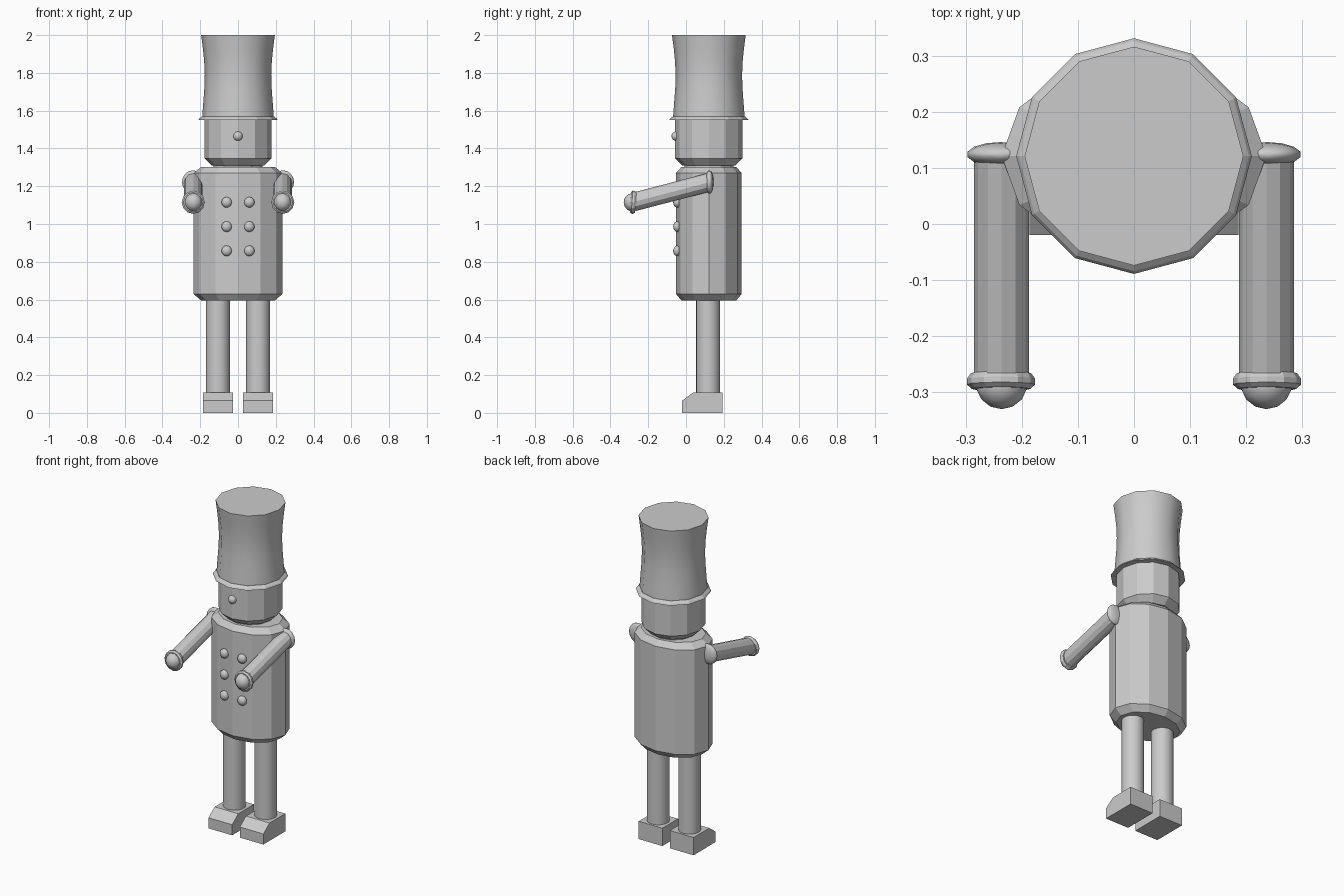
import bpy, bmesh, math
from mathutils import Vector, Matrix

if "Cube" in bpy.data.objects:
    bpy.data.objects.remove(bpy.data.objects["Cube"])

CY = 0.121  # y of the body axis


def finish(name, bm, smooth=None):
    bmesh.ops.recalc_face_normals(bm, faces=bm.faces)
    me = bpy.data.meshes.new(name)
    bm.to_mesh(me)
    bm.free()
    ob = bpy.data.objects.new(name, me)
    bpy.context.collection.objects.link(ob)
    if smooth:
        bpy.ops.object.select_all(action='DESELECT')
        ob.select_set(True)
        bpy.context.view_layer.objects.active = ob
        bpy.ops.object.shade_smooth_by_angle(angle=math.radians(smooth))
    return ob


def lathe(name, profile, sides=12, matrix=None, smooth=None):
    """Closed solid from (radius x, radius y, height) rings."""
    bm = bmesh.new()
    rings = []
    for rx, ry, z in profile:
        rings.append([bm.verts.new((rx * math.cos(math.tau * i / sides),
                                    ry * math.sin(math.tau * i / sides), z))
                      for i in range(sides)])
    for a, b in zip(rings, rings[1:]):
        for i in range(sides):
            j = (i + 1) % sides
            bm.faces.new((a[i], a[j], b[j], b[i]))
    bm.faces.new(rings[0])
    bm.faces.new(rings[-1])
    bm.transform(matrix or Matrix.Translation((0, CY, 0)))
    return finish(name, bm, smooth)


def ball(name, loc, size):
    bm = bmesh.new()
    bmesh.ops.create_uvsphere(bm, u_segments=14, v_segments=8, radius=1,
                              matrix=Matrix.Translation(loc) @ Matrix.Diagonal((*size, 1)))
    return finish(name, bm, 60)


# Torso, oval with chamfered rims
lathe("torso", [(0.195, 0.145, 0.595), (0.236, 0.174, 0.63),
                (0.236, 0.174, 1.27), (0.195, 0.145, 1.302)])

# Neck and head with tapered chin
lathe("neck", [(0.13, 0.13, 1.28), (0.13, 0.13, 1.33)])
lathe("head", [(r, r, z) for r, z in [(0.14, 1.31), (0.178, 1.348), (0.178, 1.56)]])

# Tall waisted hat and its brim
hat = [(0.19, 1.56), (0.184, 1.64), (0.178, 1.72), (0.176, 1.79),
       (0.179, 1.86), (0.186, 1.93), (0.195, 2.0)]
lathe("hat", [(r, r, z) for r, z in hat], smooth=40)
lathe("hat_brim", [(r, r, z) for r, z in [(0.21, 1.55), (0.205, 1.558), (0.19, 1.57)]])

# Nose
ball("nose", (0, -0.053, 1.465), (0.025, 0.024, 0.025))

for s, side in ((-1, "left"), (1, "right")):
    # Coat buttons
    for k, z in enumerate((0.858, 0.986, 1.115)):
        ball(f"{side}_button_{k + 1}", (s * 0.06, -0.046, z), (0.028, 0.022, 0.028))

    # Leg
    lathe(f"{side}_leg", [(0.063, 0.063, 0.1), (0.063, 0.063, 0.61)], 24,
          Matrix.Translation((s * 0.106, 0.117, 0)), 40)

    # Shoe, side profile with a sloped toe extruded across
    bm = bmesh.new()
    pts = [(-0.02, 0), (0.192, 0), (0.192, 0.109), (0.04, 0.109), (-0.02, 0.065)]
    face = bm.faces.new([bm.verts.new((s * 0.106 - 0.08, y, z)) for y, z in pts])
    new = bmesh.ops.extrude_face_region(bm, geom=[face])["geom"]
    bmesh.ops.translate(bm, vec=(0.16, 0, 0),
                        verts=[v for v in new if isinstance(v, bmesh.types.BMVert)])
    finish(f"{side}_shoe", bm)

    # Arm reaching forward and slightly down
    start, end = Vector((s * 0.236, 0.12, 1.22)), Vector((s * 0.236, -0.28, 1.116))
    axis = end - start
    place = Matrix.Translation(start) @ axis.to_track_quat('Z', 'Y').to_matrix().to_4x4()
    length = axis.length
    lathe(f"{side}_arm", [(0.049, 0.049, 0), (0.049, 0.049, length)], 12, place)

    # Cuff, upright thin ring
    cuff = Matrix.Translation((s * 0.237, -0.28, 1.115)) @ Matrix.Rotation(math.radians(86), 4, 'X')
    lathe(f"{side}_cuff", [(0.054, 0.054, -0.014), (0.061, 0.061, -0.004),
                           (0.061, 0.061, 0.006), (0.052, 0.052, 0.014)], 12, cuff)

    # Hand and flattened shoulder cap
    ball(f"{side}_hand", (s * 0.236, -0.284, 1.115), (0.046, 0.046, 0.048))
    ball(f"{side}_shoulder", (s * 0.238, 0.124, 1.222), (0.06, 0.022, 0.062))
